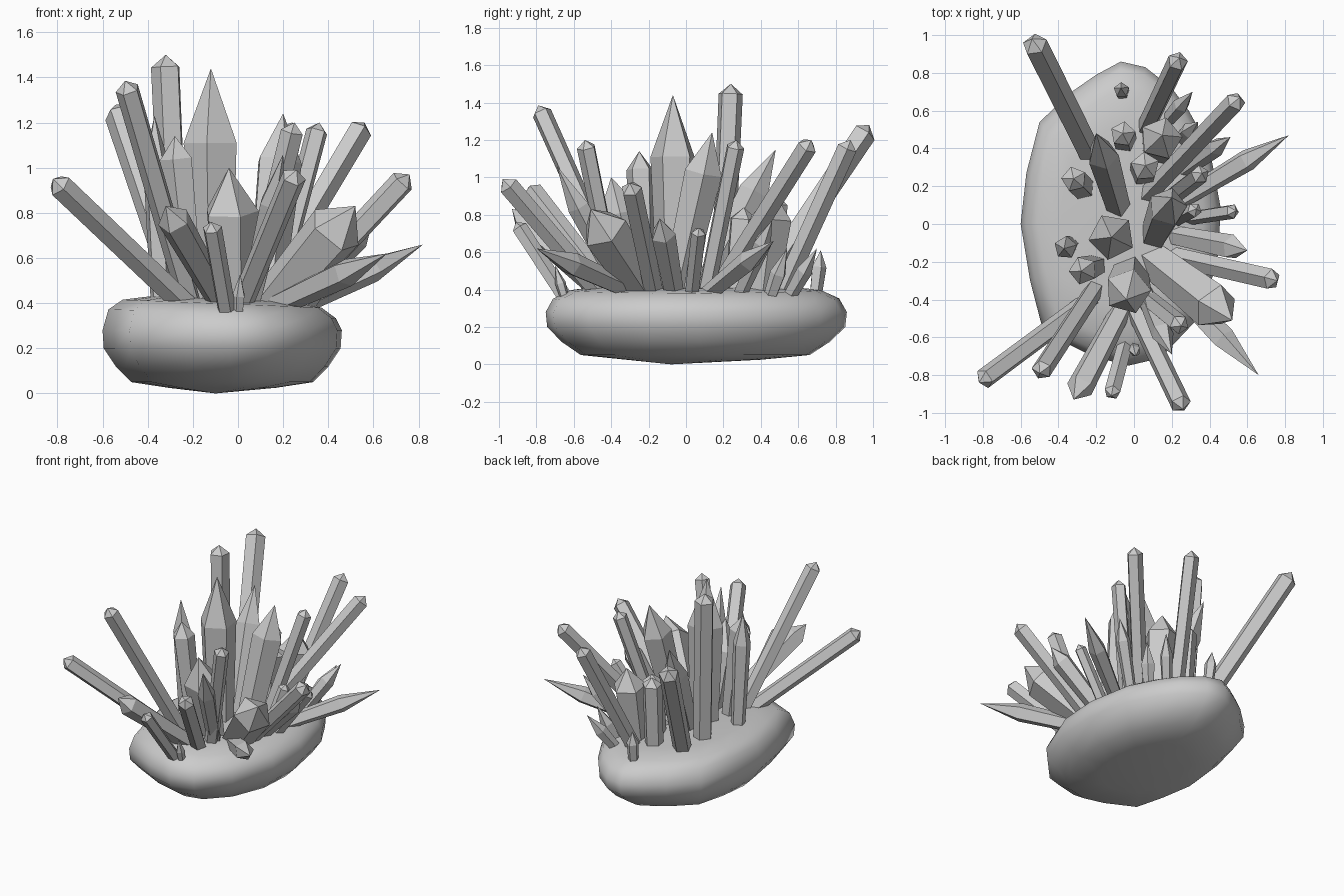
import bpy, bmesh, math
from mathutils import Vector


def make_object(name, bm, smooth=False):
    bmesh.ops.recalc_face_normals(bm, faces=bm.faces)
    me = bpy.data.meshes.new(name)
    bm.to_mesh(me)
    bm.free()
    for p in me.polygons:
        p.use_smooth = smooth
    ob = bpy.data.objects.new(name, me)
    bpy.context.collection.objects.link(ob)
    return ob


def loft(bm, rings):
    for a, b in zip(rings, rings[1:]):
        n = len(a)
        for i in range(n):
            bm.faces.new((a[i], a[(i + 1) % n], b[(i + 1) % n], b[i]))


def fan(bm, ring, tip):
    for i in range(len(ring)):
        bm.faces.new((ring[i], ring[(i + 1) % len(ring)], tip))


# Rock base: irregular outline lofted through rounded levels
outline = [(-.07, .86), (-.2, .79), (-.33, .7), (-.5, .54), (-.57, .27), (-.6, 0),
           (-.55, -.3), (-.48, -.57), (-.22, -.7), (-.03, -.75), (.14, -.71),
           (.32, -.52), (.44, -.22), (.46, .08), (.4, .4), (.29, .6), (.2, .72), (.06, .83)]
levels = [(.025, .45), (.05, .76), (.12, .89), (.2, .99), (.28, 1), (.35, .95), (.395, .83), (.415, .6)]
bm = bmesh.new()
c = Vector((-.07, .03))
rings = []
for z, s in levels:
    ring = []
    for x, y in outline:
        p = c + (Vector((x, y)) - c) * s
        ring.append(bm.verts.new((p.x, p.y, z - .04 * p.x * (z > .3))))
    rings.append(ring)
loft(bm, rings)
fan(bm, rings[0], bm.verts.new((-.1, -.08, 0)))
fan(bm, rings[-1], bm.verts.new((c.x, c.y, .42)))
make_object("rock_base", bm, True)


# Crystal: five-sided shaft widening to a shoulder, then a pointed cap
def crystal(name, tip, root, r, cap, turn, taper=.85):
    tip, root = Vector(tip), Vector((*root, .36))
    d = (tip - root).normalized()
    root = root - d * .06
    q = d.to_track_quat('Z', 'Y')
    bm = bmesh.new()
    rings = []
    for p, rad in ((root, r * taper), (tip - d * cap, r)):
        rings.append([bm.verts.new(p + q @ Vector((rad * math.cos(turn + i * math.tau / 5),
                                                   rad * math.sin(turn + i * math.tau / 5), 0)))
                      for i in range(5)])
    loft(bm, rings)
    bm.faces.new(rings[0])
    fan(bm, rings[1], bm.verts.new(tip))
    make_object(name, bm)


# Long blunt crystals: tip, root, radius
blunt = [
    ((-.32, .24, 1.5), (-.27, .19), .068), ((-.5, -.79, 1.385), (-.2, -.33), .055),
    ((-.54, .98, 1.28), (-.23, .36), .068), ((.25, -.54, 1.2), (.04, -.37), .052),
    ((.36, .27, 1.2), (.14, .1), .05), ((.56, .67, 1.2), (.06, .14), .055),
    ((-.82, -.84, .95), (-.2, -.38), .056), ((.76, -.3, .97), (.19, -.17), .057),
    ((.26, -.98, .99), (0, -.44), .056), ((-.12, -.91, .76), (-.05, -.65), .044),
    ((.24, .88, 1.2), (.06, .5), .055), ((-.06, .48, .91), (-.05, .44), .068),
    ((.06, .31, .84), (.05, .27), .078), ((.54, .07, .73), (.28, .03), .04),
    ((.33, .08, .72), (.22, .02), .04),
]
for i, (t, r, w) in enumerate(blunt):
    crystal(f"blunt_crystal_{i}", t, r, w, w * .8, .4 + i * .7, .95)

# Sharp crystals: tip, root, radius, cap length
sharp = [
    ((-.12, -.07, 1.44), (-.11, -.06), .125, .33), ((.2, .14, 1.24), (.11, -.06), .105, .22),
    ((-.28, -.25, 1.14), (-.2, -.22), .076, .1), ((-.04, -.4, 1.0), (-.02, -.26), .125, .2),
    ((-.32, -.93, .83), (-.05, -.42), .074, .1), ((.52, -.51, .83), (.12, -.2), .13, .16),
    ((.66, -.8, .62), (.1, -.22), .065, .28), ((.82, .47, .66), (.2, .1), .06, .28),
    ((.01, -.7, .53), (0, -.65), .03, .1), ((-.37, -.13, 1.23), (-.34, -.11), .062, .22),
    ((.2, -.69, 1.06), (.04, -.32), .06, .25), ((-.2, .48, 1.15), (-.08, .08), .085, .26),
    ((.15, .47, .92), (.12, .4), .115, .14), ((-.07, .72, .61), (-.06, .69), .042, .09),
    ((.31, .7, .62), (.18, .55), .045, .15), ((.34, .54, .62), (.25, .45), .045, .15),
    ((.51, .46, .77), (.26, .28), .05, .15), ((.6, -.14, .78), (.2, -.06), .068, .12),
]
for i, (t, r, w, cap) in enumerate(sharp):
    crystal(f"sharp_crystal_{i}", t, r, w, cap, .3 + i * .8, .75)
